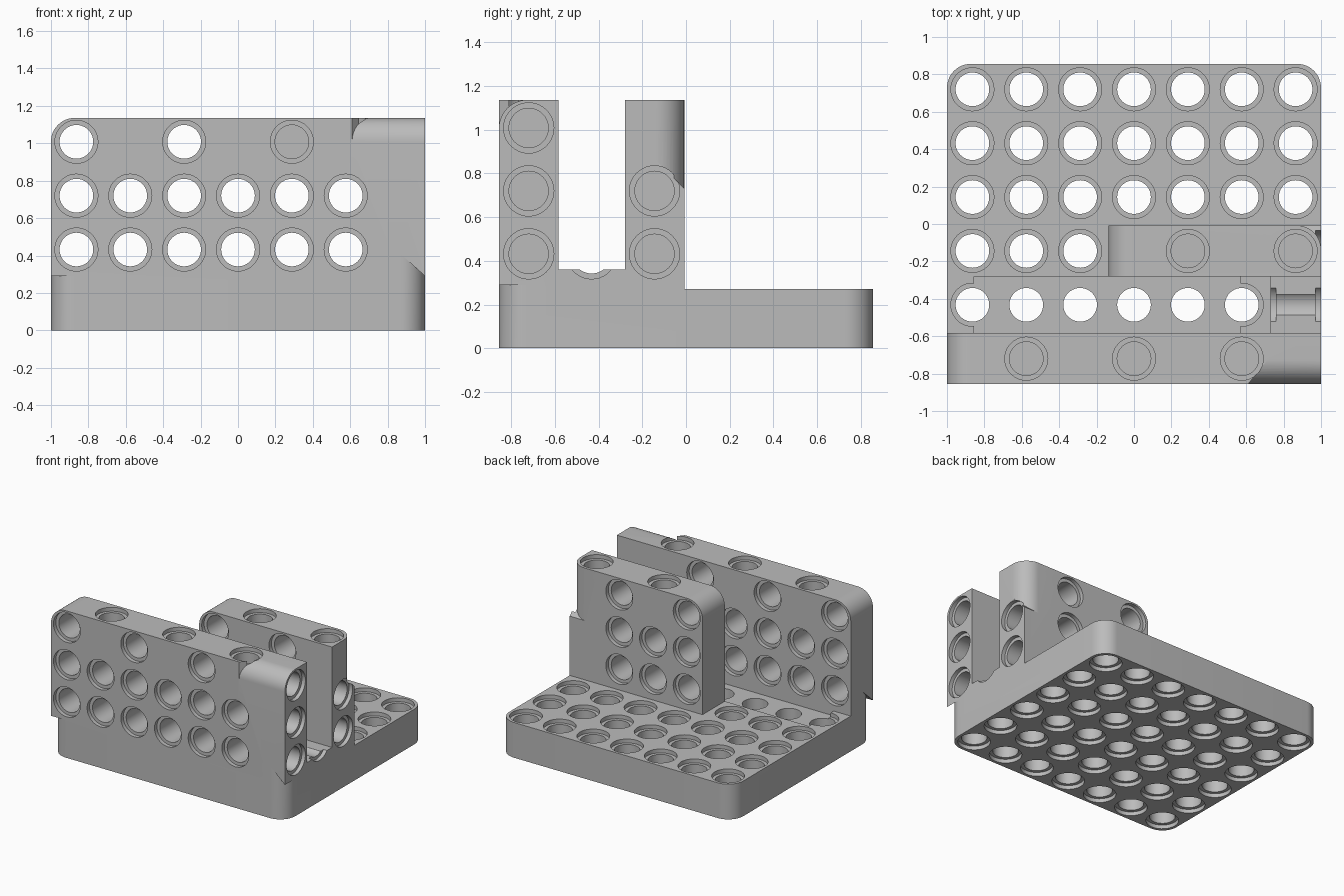
import bpy
import bmesh
from math import sin, cos, pi

cube = bpy.data.objects.get("Cube")
if cube:
    bpy.data.objects.remove(cube, do_unlink=True)

P = 0.288          # hole pitch
GAP = 0.008        # clearance on each outer face
X, Y = 3.5 * P - GAP, 3 * P - GAP
TOP = 4 * P - 2 * GAP
SLAB = P - 2 * GAP
R = 0.128          # corner rounding
E = 0.02           # cutter overshoot


def place(axis, u, v, w):
    """Map a profile point (u, v) and a distance w along an axis to 3D."""
    return {"x": (w, u, v), "y": (u, w, v), "z": (u, v, w)}[axis]


def finish(name, bm, helper=True):
    bmesh.ops.recalc_face_normals(bm, faces=bm.faces)
    mesh = bpy.data.meshes.new(name)
    bm.to_mesh(mesh)
    bm.free()
    ob = bpy.data.objects.new(name, mesh)
    bpy.context.collection.objects.link(ob)
    ob.hide_render = helper
    return ob


def add_rings(bm, rings):
    """Skin a row of equal vertex rings and cap both ends."""
    rows = [[bm.verts.new(co) for co in ring] for ring in rings]
    for a, b in zip(rows, rows[1:]):
        for i in range(len(a)):
            j = (i + 1) % len(a)
            bm.faces.new((a[i], a[j], b[j], b[i]))
    bm.faces.new(rows[0])
    bm.faces.new(rows[-1])


def add_box(bm, lo, hi):
    add_rings(bm, [[(x, y, z) for x, y in ((lo[0], lo[1]), (hi[0], lo[1]),
                                           (hi[0], hi[1]), (lo[0], hi[1]))]
                   for z in (lo[2], hi[2])])


def box(name, lo, hi, helper=True):
    bm = bmesh.new()
    add_box(bm, lo, hi)
    return finish(name, bm, helper)


def add_hole(bm, axis, u, v, start, end):
    """Pin hole with a wider counterbore at both ends."""
    wide, narrow, deep, n = 0.115, 0.09, 0.03, 40
    steps = [(start - 0.005, wide), (start + deep, wide), (start + deep, narrow),
             (end - deep, narrow), (end - deep, wide), (end + 0.005, wide)]
    add_rings(bm, [[place(axis, u + r * cos(2 * pi * i / n), v + r * sin(2 * pi * i / n), w)
                    for i in range(n)] for w, r in steps])


def add_corner(bm, axis, u, v, su, sv, start, end):
    """Cutter that rounds an edge; start and end are functions of (u, v)."""
    n = 12
    pts = [(u + su * E, v + sv * E), (u + su * E, v - sv * R)]
    pts += [(u - su * R * (1 - cos(pi / 2 * i / n)), v - sv * R * (1 - sin(pi / 2 * i / n)))
            for i in range(n + 1)]
    pts.append((u - su * R, v + sv * E))
    add_rings(bm, [[place(axis, a, b, f(a, b)) for a, b in pts] for f in (start, end)])


def boolean(ob, other, operation):
    m = ob.modifiers.new(operation.title(), "BOOLEAN")
    m.operation, m.object, m.solver = operation, other, "EXACT"
    bpy.context.view_layer.objects.active = ob
    bpy.ops.object.modifier_apply(modifier=m.name)
    bpy.data.objects.remove(other, do_unlink=True)


# Base slab, two upright walls and the low pad between them
back_lo, back_hi = -P + GAP, -GAP
front_hi = -2 * P - GAP
body = box("perforated_double_wall_bracket", (-X, -Y, 0), (X, Y, SLAB), False)
boolean(body, box("front_wall", (-X, -Y, 0.15), (X, front_hi, TOP)), "UNION")
boolean(body, box("back_wall", (-P / 2 + GAP, back_lo, 0.15), (X, back_hi, TOP)), "UNION")
boolean(body, box("channel_pad", (0.73, front_hi - 0.05, 0.15), (X, back_lo + 0.05, 0.36)), "UNION")

# Rounded edges
bm = bmesh.new()
below = lambda a, b: -E
slab_top = lambda a, b: SLAB + E
for sx in (-1, 1):
    add_corner(bm, "z", sx * X, Y, sx, 1, below, slab_top)
add_corner(bm, "z", X, -Y, 1, -1, below, lambda a, b: 0.29 + 0.9 * (X - a))
add_corner(bm, "z", -X, -Y, -1, -1, below, lambda a, b: 0.29 + 0.9 * (b + Y))
add_corner(bm, "y", -X, TOP, -1, 1, lambda a, b: -Y - E, lambda a, b: front_hi + E)
add_corner(bm, "y", -P / 2 + GAP, TOP, -1, 1, lambda a, b: back_lo - E, lambda a, b: E)
add_corner(bm, "x", -Y, TOP, -1, 1, lambda a, b: 0.61 + 0.8 * (a + Y), lambda a, b: X + E)
add_corner(bm, "z", X, back_hi, 1, 1, lambda a, b: 0.73 - (b - back_hi), lambda a, b: TOP + E)
boolean(body, finish("edge_cutters", bm), "DIFFERENCE")

# Shallow recess along the channel floor
boolean(body, box("channel_recess", (-0.855, front_hi, 0.235), (0.57, back_lo, 0.285)), "DIFFERENCE")

# Pin holes
bm = bmesh.new()
low, mid, high = 1.5 * P, 2.5 * P, 3.5 * P
front_y, back_y = -2.5 * P, -0.5 * P
end_x = X - SLAB
for i in range(-3, 4):
    for j in range(6):
        add_hole(bm, "z", i * P, (j - 2.5) * P, 0, SLAB)
for i in range(-3, 3):
    for z in (low, mid) + ((high,) if i % 2 else ()):
        add_hole(bm, "y", i * P, z, -Y, front_hi)
for i in range(3):
    for z in (low, mid) + (() if i % 2 else (high,)):
        add_hole(bm, "y", i * P, z, back_lo, back_hi)
for i in (-2, 0, 2):
    add_hole(bm, "z", i * P, front_y, TOP - SLAB, TOP)
for i in (1, 3):
    add_hole(bm, "z", i * P, back_y, TOP - SLAB, TOP)
for y, heights in ((front_y, (low, mid, high)), (-1.5 * P, (low,)), (back_y, (low, mid))):
    for z in heights:
        add_hole(bm, "x", y, z, end_x, X)
boolean(body, finish("hole_cutters", bm), "DIFFERENCE")

# Grey plastic
grey = bpy.data.materials.new("plain_grey")
grey.use_nodes = True
colour = (0.5, 0.5, 0.5, 1)
grey.diffuse_color = colour
grey.node_tree.nodes["Principled BSDF"].inputs["Base Color"].default_value = colour
body.data.materials.clear()
body.data.materials.append(grey)
for poly in body.data.polygons:
    poly.material_index = 0

bpy.ops.object.select_all(action="DESELECT")
body.select_set(True)
bpy.context.view_layer.objects.active = body
bpy.ops.object.shade_smooth_by_angle(angle=0.5)
